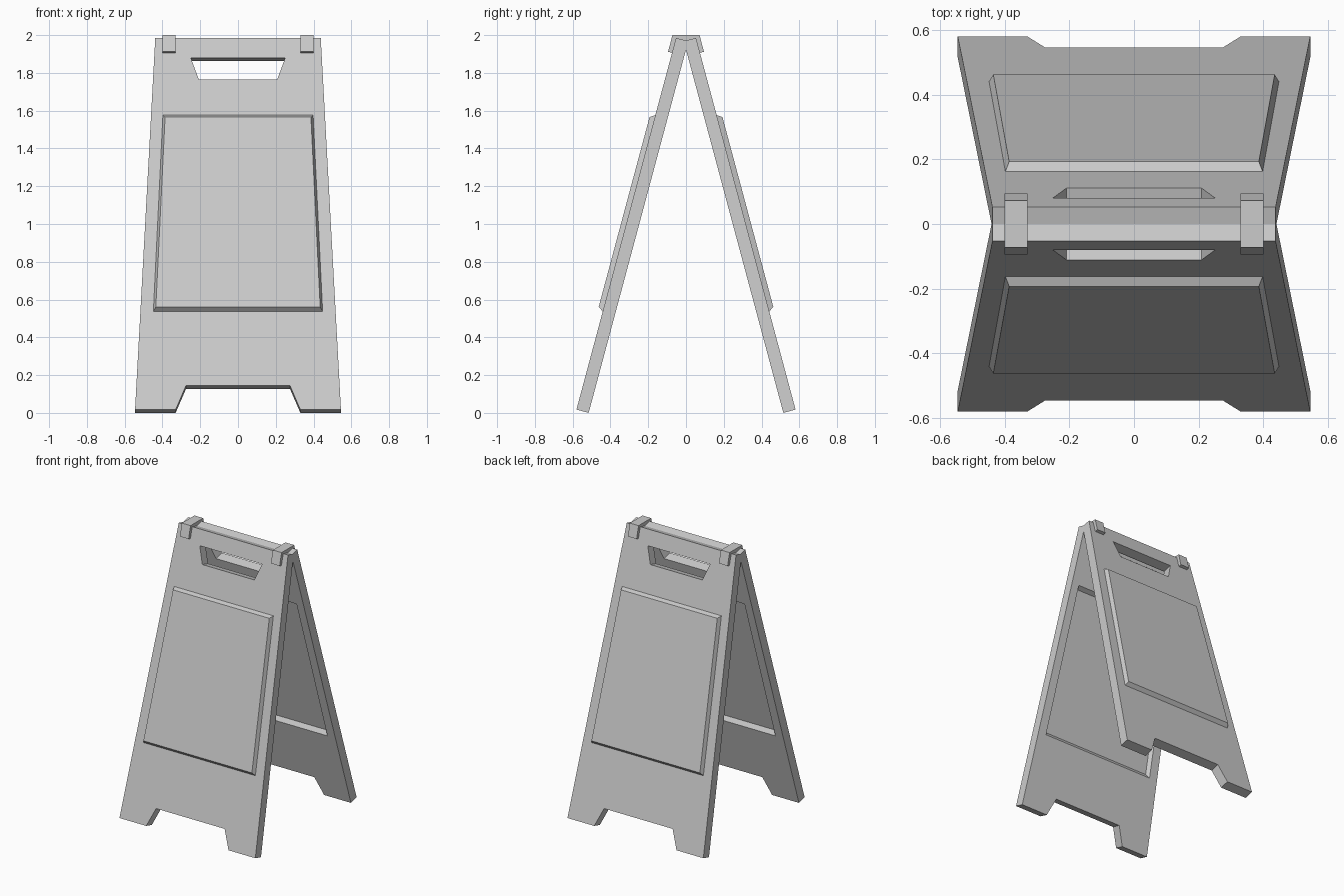
import bpy, bmesh
from math import sin, cos, radians, pi
from mathutils import Vector, Matrix

if "Cube" in bpy.data.objects:
    bpy.data.objects.remove(bpy.data.objects["Cube"])

TILT = radians(15)
S, C = sin(TILT), cos(TILT)
THICK = 0.067


def board(x, u, n):
    """Board coordinates (across, up the slope, outward) to world."""
    return Vector((x, 0.58 - u * S + n * C, 0.0175 + u * C + n * S))


def loft(name, a, b, clip=False):
    """Closed solid between two matching loops of points."""
    bm = bmesh.new()
    va = [bm.verts.new(p) for p in a]
    vb = [bm.verts.new(p) for p in b]
    bm.faces.new(va)
    bm.faces.new(vb[::-1])
    for i in range(len(va)):
        j = (i + 1) % len(va)
        bm.faces.new((va[i], vb[i], vb[j], va[j]))
    if clip:  # trim where the two boards meet on the centre plane
        bmesh.ops.bisect_plane(bm, geom=bm.verts[:] + bm.edges[:] + bm.faces[:],
                               plane_co=(0, 0, 0), plane_no=(0, 1, 0), clear_inner=True)
        bmesh.ops.holes_fill(bm, edges=[e for e in bm.edges if e.is_boundary], sides=0)
    bmesh.ops.recalc_face_normals(bm, faces=bm.faces)
    me = bpy.data.meshes.new(name)
    bm.to_mesh(me)
    bm.free()
    ob = bpy.data.objects.new(name, me)
    bpy.context.collection.objects.link(ob)
    return ob


def ring(half, n):
    """Symmetric loop from its right half, at outward offset n."""
    pts = half + [(-x, u) for x, u in reversed(half)]
    return [board(x, u, n) for x, u in pts]


def combine(target, tool, op):
    m = target.modifiers.new(op, 'BOOLEAN')
    m.operation = op
    m.solver = 'EXACT'
    m.object = tool
    bpy.context.view_layer.objects.active = target
    bpy.ops.object.modifier_apply(modifier=m.name)
    bpy.data.objects.remove(tool)


# Board with tapered sides and foot notch
outline = [(0.275, 0.132), (0.33, 0.0), (0.545, 0.0), (0.438, 2.037)]
back = loft("back_board", ring(outline, -THICK), ring(outline, 0), clip=True)

# Pressed sign area: raised outside, recessed inside
base = [(0.453, 0.531), (0.402, 1.62)]
face = [(0.435, 0.556), (0.386, 1.596)]
combine(back, loft("raised_area", ring(base, -0.01), ring(face, 0.027)), 'UNION')
combine(back, loft("recess", ring(base, -THICK - 0.001), ring(face, -THICK + 0.027)), 'DIFFERENCE')

# Carrying handle slot
slot = [(0.208, 1.81), (0.25, 1.928)]
combine(back, loft("handle_slot", ring(slot, -0.2), ring(slot, 0.05)), 'DIFFERENCE')

# Matching front board
front = bpy.data.objects.new("front_board", back.data.copy())
front.data.transform(Matrix.Rotation(pi, 4, 'Z'))
bpy.context.collection.objects.link(front)

# Hinge clips saddling the top edge
half = [(0.072, 2.0), (0.095, 1.912), (0.07, 1.905), (0.05, 1.98)]
profile = half + [(0, 1.967)] + [(-y, z) for y, z in reversed(half)]
for side, x0 in (("left", -0.40), ("right", 0.33)):
    loft(side + "_hinge_clip",
         [Vector((x0, y, z)) for y, z in profile],
         [Vector((x0 + 0.07, y, z)) for y, z in profile])
